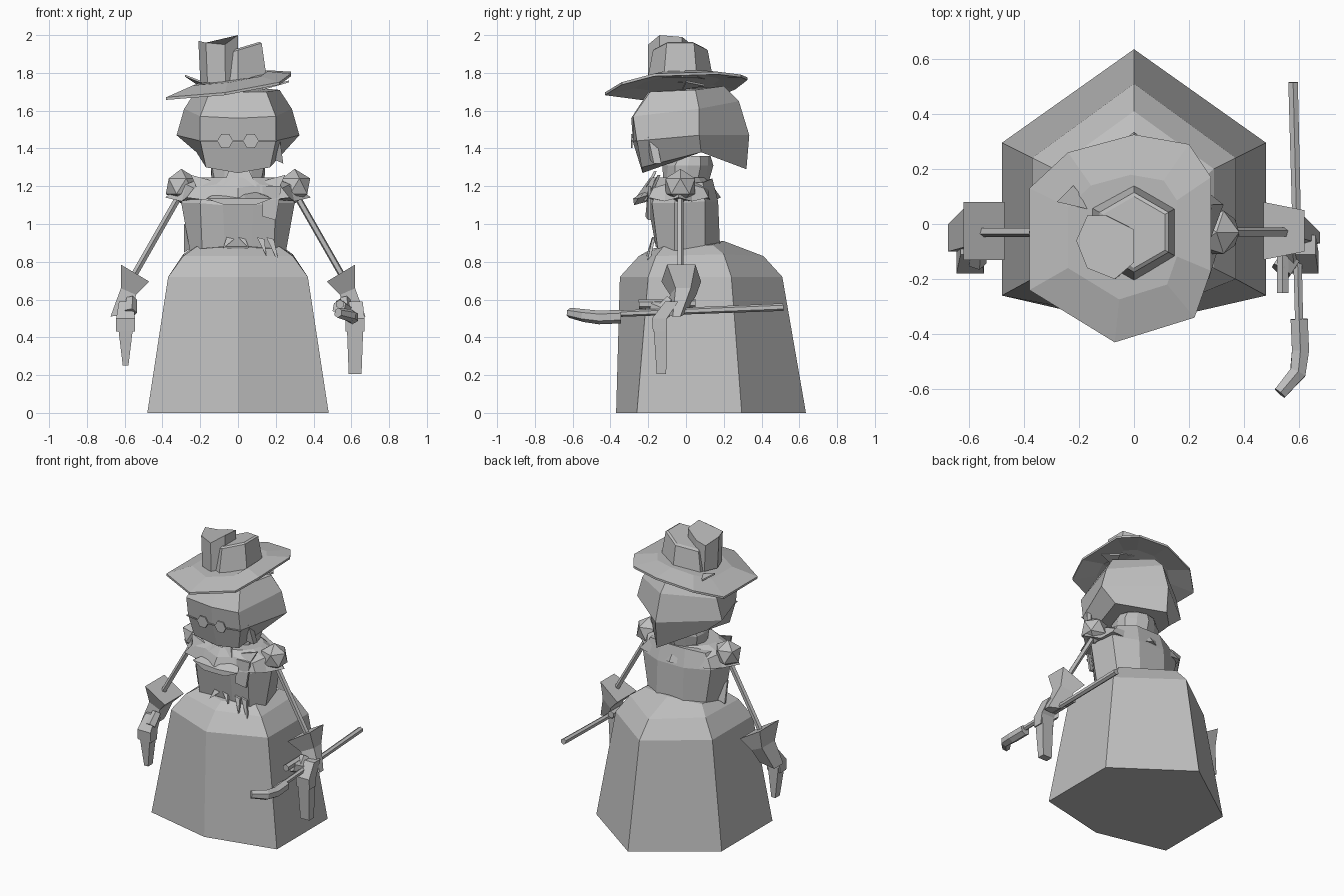
import bpy, bmesh, math
from mathutils import Vector

grey = bpy.data.materials.new("clay grey")
grey.diffuse_color = (0.52, 0.52, 0.52, 1)


def finish(name, bm):
    bmesh.ops.recalc_face_normals(bm, faces=bm.faces)
    me = bpy.data.meshes.new(name)
    bm.to_mesh(me)
    bm.free()
    me.materials.append(grey)
    ob = bpy.data.objects.new(name, me)
    bpy.context.collection.objects.link(ob)
    return ob


def loft(name, rings):
    """Skin a stack of equal-length rings and cap both ends."""
    bm = bmesh.new()
    vs = [[bm.verts.new(p) for p in r] for r in rings]
    n = len(vs[0])
    for a, b in zip(vs, vs[1:]):
        for i in range(n):
            j = (i + 1) % n
            bm.faces.new((a[i], a[j], b[j], b[i]))
    bm.faces.new(vs[0])
    bm.faces.new(vs[-1])
    return finish(name, bm)


def sym(half):
    """Complete a front-to-back half outline by mirroring it in x."""
    return half + [(-x, y, z) for x, y, z in reversed(half) if x > 0]


def box_ring(x0, x1, y0, y1, z):
    return [(x0, y0, z), (x1, y0, z), (x1, y1, z), (x0, y1, z)]


def tube(name, path, radii, sides=6):
    rings = []
    for i, p in enumerate(path):
        d = (Vector(path[min(i + 1, len(path) - 1)]) - Vector(path[max(i - 1, 0)])).normalized()
        side = d.cross(Vector((0, 0, 1)) if abs(d.z) < 0.9 else Vector((0, 1, 0))).normalized()
        up = side.cross(d)
        rings.append([Vector(p) + radii[i] * (math.cos(t) * side + math.sin(t) * up)
                      for t in (math.tau * (k + 0.5) / sides for k in range(sides))])
    return loft(name, rings)


def plate(name, pts, depth=(0, 0.015, 0)):
    return loft(name, [pts, [tuple(a + b for a, b in zip(p, depth)) for p in pts]])


def oval(rx, ry, z, n=16, cy=-0.04, wave=0.0, dz=0.0):
    return [((rx * (1 - wave * (k % 2))) * math.sin(math.tau * k / n),
             cy - ry * (1 - wave * (k % 2)) * math.cos(math.tau * k / n),
             z + dz * (k % 2)) for k in range(n)]


# Skirt: six-sided bell
loft("skirt", [sym(r) for r in (
    [(0, -0.37, 0), (0.48, -0.26, 0), (0.48, 0.295, 0), (0, 0.635, 0)],
    [(0, -0.35, 0.72), (0.37, -0.2, 0.72), (0.37, 0.24, 0.72), (0, 0.51, 0.72)],
    [(0, -0.25, 0.83), (0.29, -0.16, 0.83), (0.29, 0.2, 0.84), (0, 0.41, 0.83)],
    [(0, -0.18, 0.87), (0.22, -0.12, 0.88), (0.22, 0.14, 0.89), (0, 0.2, 0.91)])])

# Bodice
loft("bodice", [sym(r) for r in (
    [(0.07, -0.16, 0.88), (0.19, -0.15, 0.87), (0.255, -0.06, 0.86),
     (0.22, 0.1, 0.87), (0.1, 0.18, 0.88)],
    [(0.08, -0.2, 1.1), (0.2, -0.18, 1.11), (0.3, -0.06, 1.11),
     (0.26, 0.1, 1.12), (0.1, 0.17, 1.12)],
    [(0.07, -0.15, 1.23), (0.17, -0.13, 1.23), (0.25, -0.05, 1.22),
     (0.21, 0.09, 1.22), (0.09, 0.14, 1.24)])])
plate("bodice_tail", [(-0.2, 0.0, 0.9), (-0.285, -0.06, 1.0), (-0.285, -0.03, 0.85)])

# Ruffled cape collar and neck
loft("cape_collar", [oval(0.27, 0.17, 1.13), oval(0.385, 0.225, 1.14, wave=0.16, dz=-0.02),
                     oval(0.33, 0.19, 1.19, wave=0.1, dz=0.02), oval(0.2, 0.15, 1.245)])
loft("neck_ruff", [oval(0.14, 0.12, 1.22, 12, 0), oval(0.16, 0.135, 1.31, 12, 0.01, 0.1),
                   oval(0.13, 0.11, 1.36, 12, 0.02)])

# Head with bobbed hair
loft("head", [sym(r) for r in (
    [(0, -0.23, 1.27), (0.17, -0.235, 1.3), (0.22, 0.08, 1.38), (0, 0.32, 1.29)],
    [(0, -0.28, 1.43), (0.2, -0.26, 1.44), (0.325, 0.07, 1.47), (0, 0.335, 1.47)],
    [(0, -0.29, 1.56), (0.2, -0.28, 1.57), (0.285, 0.07, 1.61), (0, 0.28, 1.65)],
    [(0, -0.2, 1.7), (0.15, -0.19, 1.7), (0.22, 0.05, 1.71), (0, 0.2, 1.73)])])
plate("side_lock", [(0.18, -0.22, 1.45), (0.22, -0.2, 1.46), (0.24, -0.17, 1.32),
                    (0.17, -0.2, 1.35)], (0, 0.04, 0))

# Spectacles
for s, label in ((1, "right"), (-1, "left")):
    plate(label + "_lens", [(s * 0.068 + 0.042 * math.cos(k * math.pi / 3), -0.292,
                             1.44 + 0.042 * math.sin(k * math.pi / 3)) for k in range(6)],
          (0, 0.008, 0))
    tube(label + "_temple", [(s * 0.105, -0.285, 1.44), (s * 0.205, -0.265, 1.44)],
         [0.005, 0.005], 4)
tube("glasses_bridge", [(-0.03, -0.288, 1.44), (0.03, -0.288, 1.44)], [0.005, 0.005], 4)

# Hat: tilted brim and creased two-block crown
brim = [(-0.07, -0.43, 1.69), (0.22, -0.34, 1.745), (0.28, -0.17, 1.79), (0.28, 0.17, 1.8),
        (0.2, 0.29, 1.785), (0, 0.325, 1.77), (-0.24, 0.26, 1.72), (-0.38, 0.13, 1.665),
        (-0.38, -0.24, 1.665)]


def shrink(f, lift):
    c = (-0.03, -0.04, 1.76)
    return [(c[0] + (x - c[0]) * f, c[1] + (y - c[1]) * f, c[2] + (z - c[2]) * f + lift)
            for x, y, z in brim]


loft("hat_brim", [shrink(0.6, 0), shrink(1, -0.008), shrink(1, 0.006), shrink(0.6, 0.03)])


def hexagon(r, z, k):
    return [(r * math.sin(i * math.pi / 3), -0.03 + r * math.cos(i * math.pi / 3),
             z + k * r * math.sin(i * math.pi / 3)) for i in range(6)]


loft("hat_crown", [hexagon(0.175, 1.76, 0.1), hexagon(0.145, 1.92, 0.3),
                   hexagon(0.13, 1.93, 0.3)])
block = [(-0.21, -0.06, 1.97), (-0.17, 0.03, 1.93), (-0.1, 0.03, 1.95), (0, -0.02, 1.99),
         (0, -0.14, 2.0), (-0.07, -0.2, 1.95), (-0.17, -0.16, 1.96)]
loft("hat_crown_fold", [[(x * 0.95, y, 1.75) for x, y, z in block], block])
plate("hat_flap_right", [(0.13, -0.02, 1.71), (0.27, 0.0, 1.75), (0.2, 0.1, 1.73)], (0, 0, 0.01))
plate("hat_flap_left", [(-0.15, 0.05, 1.73), (-0.28, 0.08, 1.78), (-0.22, 0.14, 1.74)],
      (0, 0, 0.01))

# Bow, lapels and ribbon ends
loft("chest_bow", [
    [(-0.17, -0.255, 1.135), (-0.07, -0.275, 1.1), (0.09, -0.275, 1.1), (0.18, -0.255, 1.135),
     (0.04, -0.28, 1.135)],
    [(-0.12, -0.18, 1.16), (-0.06, -0.2, 1.12), (0.08, -0.2, 1.12), (0.13, -0.18, 1.16),
     (0.01, -0.18, 1.2)]])
plate("neck_ribbon", [(-0.08, -0.21, 1.2), (0.01, -0.22, 1.17), (0.1, -0.21, 1.2),
                      (0.06, -0.17, 1.28), (-0.05, -0.17, 1.28)])
plate("right_lapel", [(0.13, -0.215, 1.04), (0.2, -0.2, 1.02), (0.23, -0.2, 1.2),
                      (0.13, -0.2, 1.2)])
for s, label in ((1, "right"), (-1, "left")):
    plate(label + "_collar_point", [(s * 0.14, -0.17, 1.23), (s * 0.25, -0.15, 1.26),
                                    (s * 0.2, -0.2, 1.15)])
for k, (x, y, tx, tz) in enumerate(((0.12, -0.18, 0.15, 0.83), (0.17, -0.18, 0.22, 0.78),
                                   (0.02, -0.17, 0.06, 0.87), (-0.04, -0.17, -0.08, 0.87))):
    plate("ribbon_end_%d" % k, [(x - 0.02, y, 0.93), (x + 0.02, y, 0.92), (tx, y - 0.03, tz)])

# Shoulders, arms, cuffs and hands
for s, label in ((1, "right"), (-1, "left")):
    bm = bmesh.new()
    bmesh.ops.create_icosphere(bm, subdivisions=1, radius=0.092)
    finish(label + "_shoulder_puff", bm).location = (s * 0.3, -0.03, 1.2)
    tube(label + "_arm", [(s * 0.31, -0.03, 1.15), (s * 0.55, -0.03, 0.73)], [0.018, 0.018], 5)
    skew = 0.03 if s > 0 else 0.0
    loft(label + "_cuff", [
        [(s * xo, y0 + skew, zo), (s * xo, y1 - skew, zo), (s * xi, y1, zi), (s * xi, y0, zi)]
        for xo, zo, xi, zi, y0, y1 in ((0.62, 0.785, 0.47, 0.695, -0.13, 0.08),
                                       (0.62, 0.66, 0.54, 0.625, -0.085, 0.055),
                                       (0.675, 0.51, 0.565, 0.525, -0.1, 0.0))])
    # Palm block and pointing fingers
    hx, low, tip = (0.62, 0.205, 0.034) if s > 0 else (-0.595, 0.25, 0.015)
    loft(label + "_palm", [box_ring(hx - 0.05, hx + 0.05, -0.175, -0.11, 0.43),
                           box_ring(hx - 0.05, hx + 0.05, -0.18, -0.1, 0.5),
                           box_ring(hx - 0.035, hx + 0.04, -0.11, -0.04, 0.59)])
    loft(label + "_finger", [box_ring(hx - tip, hx + tip, -0.155, -0.105, low),
                             box_ring(hx - 0.045, hx + 0.045, -0.175, -0.1, 0.5)])
    tube(label + "_thumb", [(s * 0.565, -0.08, 0.6), (s * 0.57, -0.14, 0.53)], [0.03, 0.035], 5)

# Gripping fingers and walking cane with a curved handle
tube("grip_finger", [(0.54, -0.25, 0.575), (0.54, 0.05, 0.58)], [0.024, 0.024], 6)
tube("grip_knuckle", [(0.535, -0.17, 0.56), (0.58, -0.1, 0.53)], [0.042, 0.042], 6)
tube("cane_shaft", [(0.578, 0.515, 0.56), (0.6, -0.36, 0.525)], [0.02, 0.017], 6)
tube("cane_handle", [(0.6, -0.345, 0.51), (0.605, -0.46, 0.505), (0.595, -0.54, 0.515),
                     (0.53, -0.615, 0.53)], [0.036, 0.036, 0.034, 0.027], 6)
